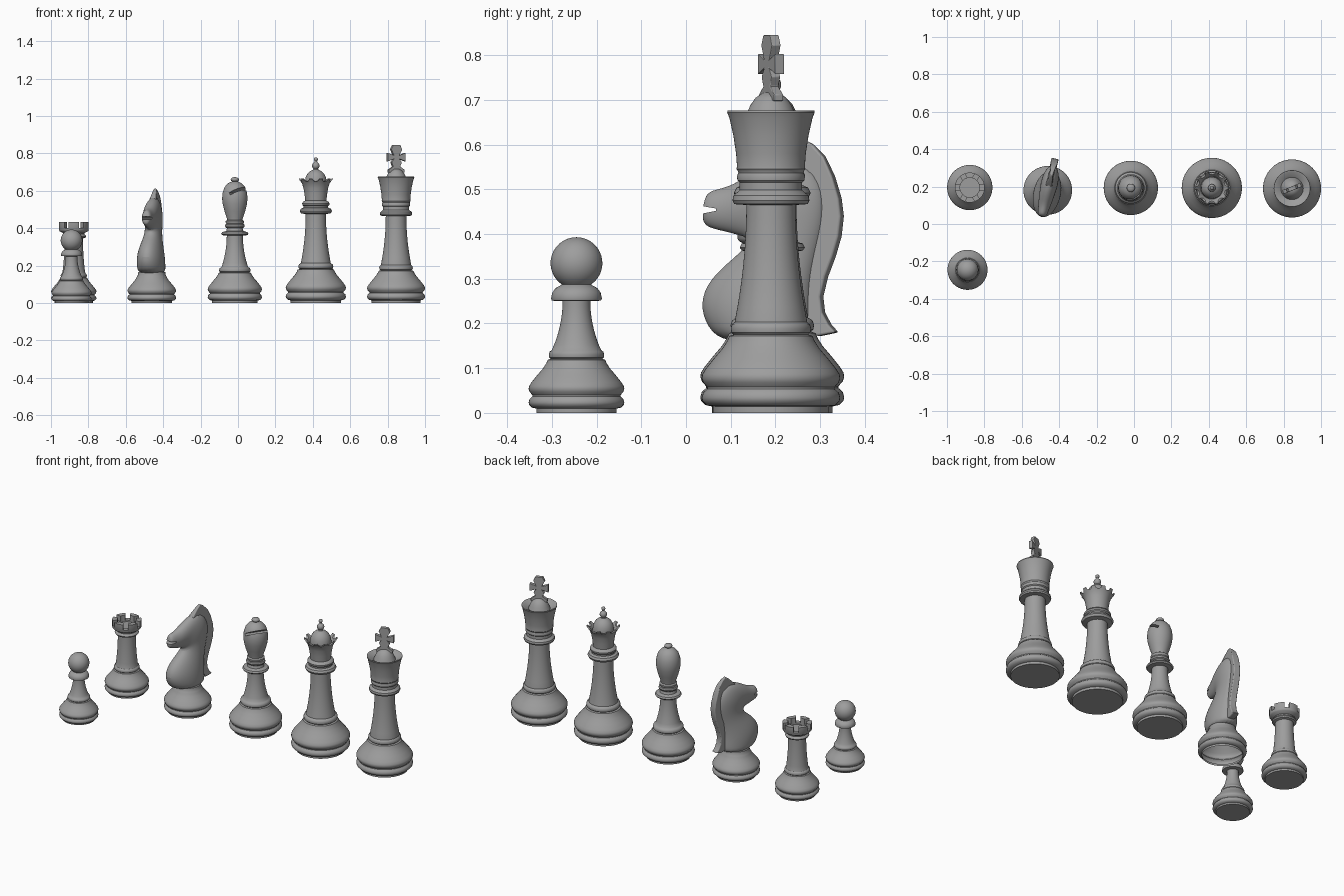
import bpy, bmesh
from math import sin, cos, pi, radians
from mathutils import Matrix, Vector

if "Cube" in bpy.data.objects:
    bpy.data.objects.remove(bpy.data.objects["Cube"])

GREY = bpy.data.materials.new("dark_grey")
GREY.diffuse_color = (.34, .34, .34, 1)
GREY.use_nodes = True
GREY.node_tree.nodes["Principled BSDF"].inputs["Base Color"].default_value = GREY.diffuse_color


def finish(name, bm, loc=(0, 0, 0), turn=0, angle=35):
    bmesh.ops.recalc_face_normals(bm, faces=bm.faces)
    me = bpy.data.meshes.new(name)
    bm.to_mesh(me)
    bm.free()
    me.materials.append(GREY)
    ob = bpy.data.objects.new(name, me)
    bpy.context.collection.objects.link(ob)
    ob.location = loc
    ob.rotation_euler.z = radians(turn)
    shade(ob, angle)
    return ob


def select(ob):
    bpy.context.view_layer.update()
    bpy.ops.object.select_all(action='DESELECT')
    ob.select_set(True)
    bpy.context.view_layer.objects.active = ob


def shade(ob, angle=35):
    select(ob)
    bpy.ops.object.shade_smooth_by_angle(angle=radians(angle))


def apply(ob, kind, **settings):
    select(ob)
    m = ob.modifiers.new(kind, kind)
    for k, v in settings.items():
        setattr(m, k, v)
    bpy.ops.object.modifier_apply(modifier=m.name)


def cut(ob, cutter):
    cutter.hide_render = True
    apply(ob, 'BOOLEAN', operation='DIFFERENCE', solver='EXACT', object=cutter)
    bpy.data.objects.remove(cutter)
    shade(ob)


def skin(bm, rings):
    for a, b in zip(rings, rings[1:]):
        n = max(len(a), len(b))
        for i in range(n):
            j = (i + 1) % n
            q = [a[i % len(a)], a[j % len(a)], b[j % len(b)], b[i % len(b)]]
            bm.faces.new(list(dict.fromkeys(q)))


def lathe(name, profile, loc, n=56):
    bm = bmesh.new()
    rings = []
    for r, z in profile:
        k = n if r > 1e-5 else 1
        rings.append([bm.verts.new((r * cos(2 * pi * i / n), r * sin(2 * pi * i / n), z)) for i in range(k)])
    skin(bm, rings)
    return finish(name, bm, loc)


def prism(name, outline, half, loc=(0, 0, 0), turn=0):
    bm = bmesh.new()
    f = bm.faces.new([bm.verts.new((-half, y, z)) for y, z in outline])
    out = bmesh.ops.extrude_face_region(bm, geom=[f])
    bmesh.ops.translate(bm, vec=(2 * half, 0, 0), verts=[v for v in out['geom'] if isinstance(v, bmesh.types.BMVert)])
    return finish(name, bm, loc, turn)


def boxes(name, mats, loc):
    bm = bmesh.new()
    for m in mats:
        bmesh.ops.create_cube(bm, size=1, matrix=m)
    return finish(name, bm, loc)


# shared turned base, scaled by its radius
BASE = [(0, 0), (.84, 0), (.84, .09), (.93, .11), (.99, .17), (1, .22), (.98, .29), (.92, .345), (.92, .37),
        (.98, .44), (1, .5), (.99, .56), (.94, .64), (.82, .79), (.7, .93), (.63, 1.04), (.6, 1.11)]
RING = [(.54, 1.13), (.57, 1.16), (.58, 1.22), (.56, 1.28), (.52, 1.31)]


def base(R, ring=True):
    return [(r * R, z * R) for r, z in BASE + (RING if ring else [])]


def neck(r0, z0, r1, z1, n=9):
    return [(r1 + (r0 - r1) * (1 - i / n) ** 2, z0 + (z1 - z0) * i / n) for i in range(n + 1)]


def ball(r, z, start, n=14, squash=1):
    return [(r * sin(a), z - r * squash * cos(a)) for a in [start + (pi - start) * i / n for i in range(n)]] + [(0, z + r * squash)]


# pawn
lathe("pawn", base(.107) + neck(.05, .152, .031, .25) + [(.055, .251), (.057, .256), (.054, .269), (.047, .279),
      (.036, .285)] + ball(.058, .335, .6), (-.89, -.245, 0))

# rook with battlements
ROOK = (-.878, .195, 0)
rook = lathe("rook", base(.121) + neck(.06, .168, .049, .345) + [(.062, .349), (.066, .356), (.062, .364), (.056, .368),
             (.058, .374), (.076, .384), (.08, .39), (.08, .432), (.052, .432), (.052, .392), (0, .392)], ROOK)
cut(rook, boxes("battlement_cutter", [Matrix.Rotation(pi / 3 * i, 4, 'Z') @ Matrix.Translation((.075, 0, .426))
    @ Matrix.Diagonal((.07, .026, .05, 1)) for i in range(6)], ROOK))

# bishop with slanted slot in the head
BISHOP = (-.017, .193, 0)
bishop = lathe("bishop", base(.145) + neck(.07, .195, .043, .36) + [(.068, .363), (.073, .37), (.068, .379), (.046, .385),
               (.042, .4), (.05, .405), (.053, .413), (.05, .421), (.045, .424), (.049, .43), (.049, .438), (.041, .444),
               (.043, .455), (.055, .49), (.065, .53), (.068, .56), (.065, .59), (.055, .62), (.038, .639), (.02, .648),
               (.013, .65)] + ball(.022, .66, .7, squash=.6), BISHOP)
cut(bishop, boxes("slot_cutter", [Matrix.Rotation(radians(-36), 4, 'Z') @ Matrix.Translation((.055, 0, .61))
    @ Matrix.Rotation(radians(-32), 4, 'Y') @ Matrix.Diagonal((.1, .2, .014, 1))], BISHOP))

# queen with pointed crown
QUEEN = (.416, .193, 0)
queen_body = lathe("queen_body", base(.161) + neck(.08, .213, .054, .475) + [(.08, .48), (.086, .492), (.08, .504),
                   (.066, .51), (.066, .518), (.072, .524), (.073, .533), (.068, .541), (.057, .547), (0, .547)], QUEEN)
crown = lathe("queen_crown", [(0, .54), (.056, .54), (.06, .58), (.066, .615), (.074, .64), (.092, .664), (.086, .667),
              (.066, .645), (.06, .63), (0, .63)], QUEEN, 80)
bm = bmesh.new()
for i in range(10):
    m = Matrix.Rotation(2 * pi * (i + .5) / 10, 4, 'Z') @ Matrix.Translation((.095, 0, .667)) @ Matrix.Rotation(pi / 2, 4, 'Y')
    bmesh.ops.create_cone(bm, cap_ends=True, segments=20, radius1=.015, radius2=.024, depth=.07, matrix=m)
cut(crown, finish("crown_cutter", bm, QUEEN))
lathe("queen_finial", [(0, .62), (.059, .62), (.058, .65), (.054, .672), (.044, .692), (.03, .705), (.014, .713),
      (.012, .718)] + ball(.02, .734, .7)[:-3] + [(.008, .754)] + ball(.011, .768, .7), QUEEN)

# king
KING = (.845, .19, 0)
lathe("king_body", base(.155) + neck(.08, .21, .055, .465) + [(.082, .467), (.086, .475), (.084, .486), (.075, .494),
      (.07, .498), (.07, .515), (.075, .52), (.076, .53), (.073, .537), (.074, .541), (.077, .545), (.076, .552), (.078, .58),
      (.084, .62), (.093, .66), (.098, .672), (.097, .676), (.088, .674), (.06, .655), (.052, .675), (.045, .69),
      (.034, .705), (.018, .716), (0, .718)], KING)
half = [(.046, .698), (.046, .712), (.02, .73), (.03, .752), (.016, .77), (.052, .757), (.052, .803), (.016, .79),
        (.032, .822), (.02, .845)]
cross = prism("king_cross", half + [(-y, z) for y, z in reversed(half)], .011, KING, -68)
apply(cross, 'BEVEL', width=.002, segments=2)
shade(cross)

# knight: base, lofted horse body, mane plate
KNIGHT, TURN = (-.461, .18, 0), -13
knight_base = [p for p in base(.13, False)[1:]] + [(.074, .15), (.072, .165), (0, .165)]
lathe("knight_base", knight_base, KNIGHT)


def local(y):
    return (y - .18) / .974


# front point, back point and half width of each section, chest to muzzle
SECTIONS = [(.085, .155, .28, .155, .07), (.047, .19, .285, .19, .075), (.029, .245, .282, .25, .073),
            (.052, .3, .287, .31, .06), (.105, .345, .3, .37, .046), (.138, .375, .318, .44, .043),
            (.135, .392, .312, .52, .047), (.118, .396, .25, .58, .043), (.095, .403, .165, .55, .038),
            (.07, .409, .105, .508, .03), (.047, .416, .065, .5, .027), (.036, .43, .042, .49, .019)]
bm = bmesh.new()
rings = []
for yf, zf, yb, zb, w in SECTIONS:
    f, b = Vector((0, local(yf), zf)), Vector((0, local(yb), zb))
    c, h = (f + b) / 2, (f - b) / 2
    rings.append([bm.verts.new(c + h * cos(2 * pi * i / 20) + Vector((w * sin(2 * pi * i / 20), 0, 0))) for i in range(20)])
skin(bm, rings)
bm.faces.new(rings[0])
bm.faces.new(rings[-1])
horse = finish("knight_horse", bm, KNIGHT, TURN)
apply(horse, 'SUBSURF', levels=2)
cut(horse, prism("mouth_cutter", [(local(y), z) for y, z in [(.02, .466), (.02, .442), (.074, .452), (.074, .457)]],
                 .1, KNIGHT, TURN))

MANE = [(.2, .555), (.235, .592), (.262, .613), (.285, .6), (.31, .573), (.33, .53), (.345, .48), (.35, .44), (.345, .395),
        (.332, .35), (.315, .305), (.304, .26), (.308, .225), (.322, .198), (.338, .18), (.3, .172), (.26, .18),
        (.25, .26), (.26, .36), (.27, .45), (.25, .52)]
mane = prism("knight_mane", [(local(y), z) for y, z in MANE], .019, KNIGHT, TURN)
for v in mane.data.vertices:  # thin the crest towards its tip
    v.co.x *= min(1, (.64 - v.co.z) / .08)
apply(mane, 'BEVEL', width=.005, segments=3)
shade(mane, 40)
